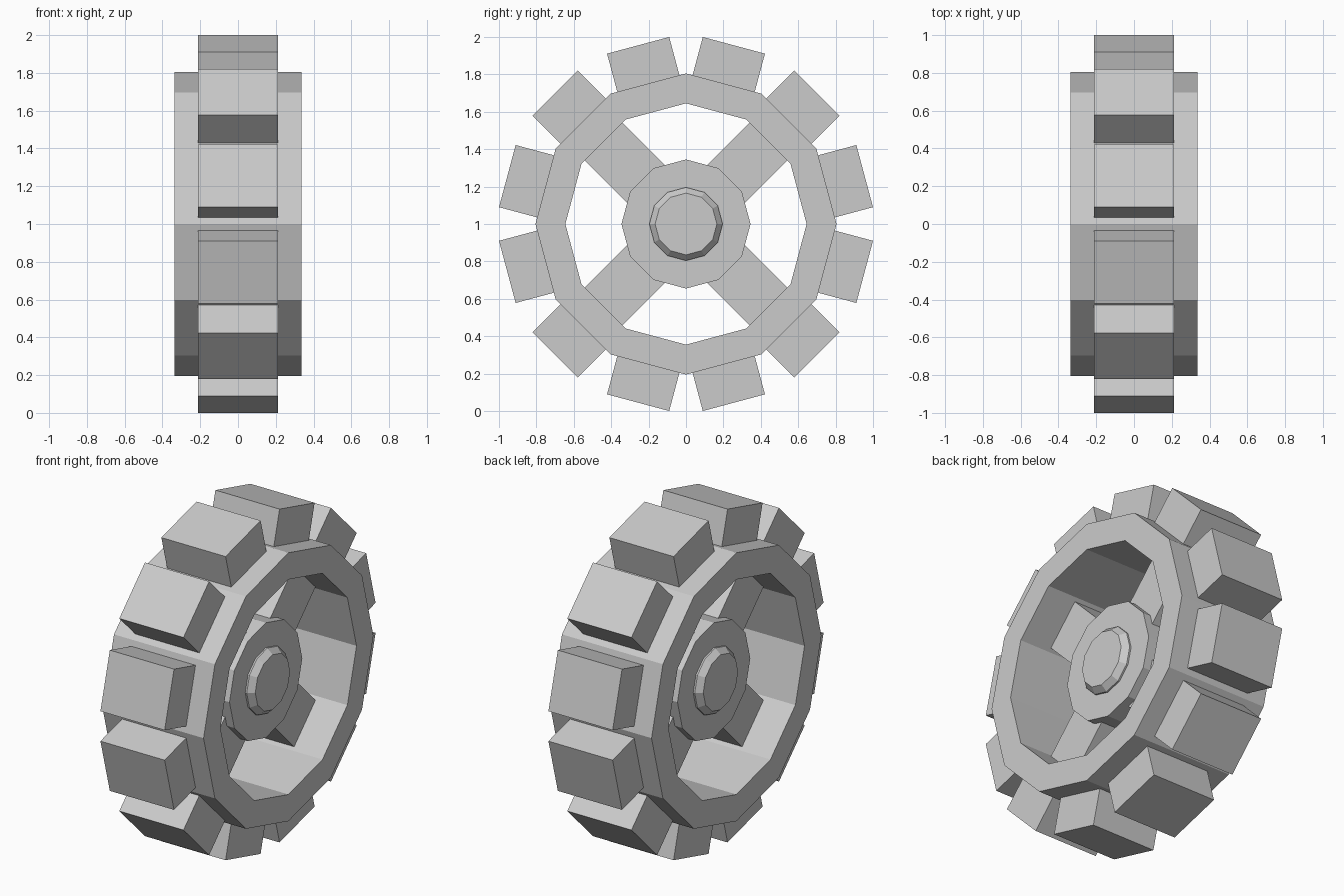
import bpy, bmesh
from math import pi, radians
from mathutils import Matrix, Vector

if "Cube" in bpy.data.objects:
    bpy.data.objects.remove(bpy.data.objects["Cube"], do_unlink=True)

SIDES = 12
CENTRE = Vector((0, 0, 1))

grey = bpy.data.materials.new("light grey")
grey.use_nodes = True
colour = (0.6, 0.6, 0.6, 1)
grey.diffuse_color = colour
grey.node_tree.nodes["Principled BSDF"].inputs["Base Color"].default_value = colour


def finish(name, bm):
    """Turn a bmesh into a flat-shaded object centred on the axle."""
    bmesh.ops.recalc_face_normals(bm, faces=bm.faces)
    mesh = bpy.data.meshes.new(name)
    bm.to_mesh(mesh)
    bm.free()
    mesh.materials.append(grey)
    obj = bpy.data.objects.new(name, mesh)
    obj.location = CENTRE
    bpy.context.collection.objects.link(obj)


def lathe(name, profile, closed=False):
    """Spin (x, radius) points around the x axle."""
    bm = bmesh.new()
    verts = [bm.verts.new((x, 0, r)) for x, r in profile]
    edges = [bm.edges.new(pair) for pair in zip(verts, verts[1:])]
    if closed:
        edges.append(bm.edges.new((verts[-1], verts[0])))
    bmesh.ops.spin(bm, geom=verts + edges, axis=(1, 0, 0), cent=(0, 0, 0),
                   angle=2 * pi, steps=SIDES, use_merge=True)
    bmesh.ops.remove_doubles(bm, verts=bm.verts, dist=0.0001)
    if not closed:
        rim_edges = [e for e in bm.edges if e.is_boundary]
        bmesh.ops.holes_fill(bm, edges=rim_edges, sides=SIDES)
    finish(name, bm)


def radial_block(name, angle, half_depth, half_width, inner, outer):
    """A box pointing away from the axle at the given angle from vertical."""
    bm = bmesh.new()
    size = Matrix.Diagonal((2 * half_depth, 2 * half_width, outer - inner, 1))
    place = Matrix.Translation((0, 0, (inner + outer) / 2))
    turn = Matrix.Rotation(radians(angle), 4, "X")
    bmesh.ops.create_cube(bm, size=1, matrix=turn @ place @ size)
    finish(name, bm)


# Rim: wide twelve-sided ring
lathe("rim", [(-0.335, 0.645), (0.335, 0.645), (0.335, 0.805), (-0.335, 0.805)], closed=True)

# Hub disc with a tapered cap on each side
lathe("hub", [(-0.185, 0.345), (0.185, 0.345)])
for side, label in ((1, "left"), (-1, "right")):
    lathe(label + "_hub_cap", [(side * 0.17, 0.196), (side * 0.195, 0.196), (side * 0.23, 0.165)])

# Diagonal spokes
for i in range(4):
    radial_block(f"spoke_{i + 1}", 45 + 90 * i, 0.135, 0.143, 0.25, 0.7)

# Tread blocks, one on every flat of the rim
for i in range(SIDES):
    radial_block(f"tread_block_{i + 1}", 15 + 30 * i, 0.213, 0.172, 0.72, 0.989)
